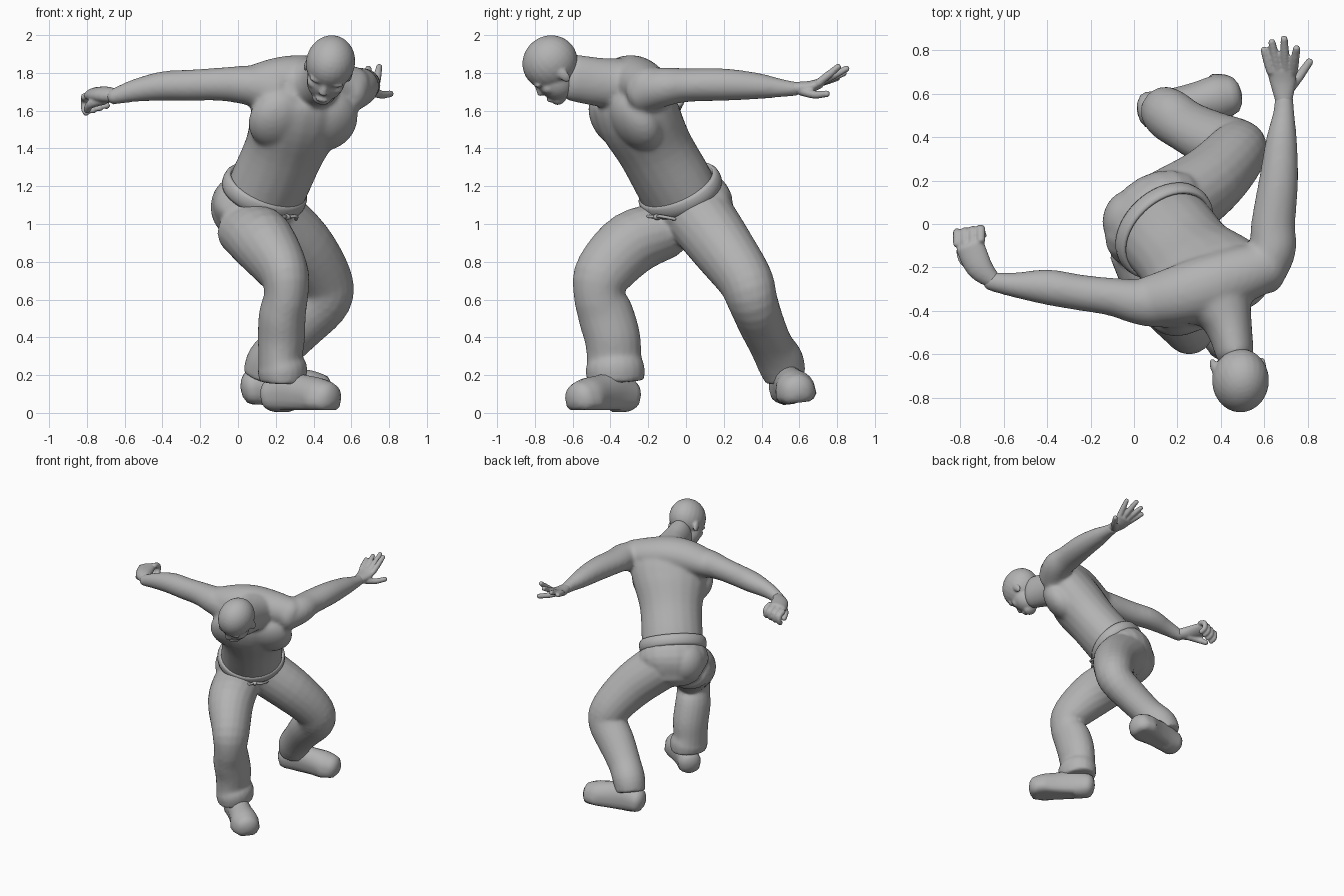
import bpy, bmesh, math
from mathutils import Vector, Matrix

if "Cube" in bpy.data.objects:
    bpy.data.objects.remove(bpy.data.objects["Cube"])

clay = bpy.data.materials.new("plain_grey")
clay.use_nodes = True
clay.diffuse_color = (0.45, 0.45, 0.45, 1)
clay.node_tree.nodes["Principled BSDF"].inputs["Base Color"].default_value = (0.45, 0.45, 0.45, 1)


def spline(p, q, r, s, t):
    """Catmull-Rom blend between q and r."""
    return 0.5 * (2 * q + (r - p) * t + (2 * p - 5 * q + 4 * r - s) * t * t
                  + (3 * q - p - 3 * r + s) * t ** 3)


def loft(bm, stations, side, side_end=None, steps=4, segs=20, bulge=0.6):
    """Closed tube through (x, y, z, half width, half depth) stations; bulge rounds the far end."""
    side, side_end = Vector(side), Vector(side_end or side)
    pts = [Vector(s) for s in stations]
    ext = [pts[0]] + pts + [pts[-1]]
    path = [spline(*ext[i:i + 4], k / steps) for i in range(len(pts) - 1) for k in range(steps)]
    path.append(pts[-1])
    rings = []
    n = len(path) - 1

    def ring(centre, tangent, a, b, f):
        lat = side.lerp(side_end, f)
        lat = (lat - tangent * lat.dot(tangent)).normalized()
        dep = tangent.cross(lat)
        rings.append([bm.verts.new(centre + lat * a * math.cos(u) + dep * b * math.sin(u))
                      for u in (2 * math.pi * k / segs for k in range(segs))])

    def cap(i, tangent, amount, angles):
        p = path[i]
        for ang in angles:
            c = math.cos(ang)
            ring(p.to_3d() + tangent * amount * min(p[3], p[4]) * math.sin(ang),
                 tangent, p[3] * c, p[4] * c, i / n)

    for i, p in enumerate(path):
        t = (path[min(i + 1, n)].to_3d() - path[max(i - 1, 0)].to_3d()).normalized()
        if i == 0:
            cap(i, t, -0.6, (1.4, 1.0, 0.5))
        ring(p.to_3d(), t, p[3], p[4], i / n)
        if i == n:
            cap(i, t, bulge, (0.5, 1.0, 1.4))
    for r, s in zip(rings, rings[1:]):
        for k in range(segs):
            j = (k + 1) % segs
            bm.faces.new((r[k], r[j], s[j], s[k]))
    bm.faces.new(rings[0][::-1])
    bm.faces.new(rings[-1])


def ball(bm, centre, radii, axes=None):
    """Ellipsoid, optionally turned by a 3x3 frame."""
    m = Matrix.Translation(centre) @ (axes or Matrix.Identity(3)).to_4x4() @ Matrix.Diagonal((*radii, 1))
    bmesh.ops.create_uvsphere(bm, u_segments=24, v_segments=16, radius=1, matrix=m)


def frame(x, z):
    """Rotation whose columns are side, back and up."""
    z = Vector(z).normalized()
    x = Vector(x)
    x = (x - z * x.dot(z)).normalized()
    return Matrix((x, z.cross(x), z)).transposed()


def finish(bm, name, voxel=None, smooth=4):
    bmesh.ops.recalc_face_normals(bm, faces=bm.faces)
    mesh = bpy.data.meshes.new(name)
    bm.to_mesh(mesh)
    bm.free()
    mesh.materials.append(clay)
    mesh.shade_smooth()
    ob = bpy.data.objects.new(name, mesh)
    bpy.context.collection.objects.link(ob)
    if voxel:
        rm = ob.modifiers.new("fuse", "REMESH")
        rm.mode, rm.voxel_size, rm.use_smooth_shade = "VOXEL", voxel, True
        sm = ob.modifiers.new("soften", "SMOOTH")
        sm.factor, sm.iterations = 0.5, smooth


HIPS, CHEST, UP = (0.72, 0.69, 0), (0.9, 0.42, 0), (0, 0, 1)

# Upper body: trunk, chest, shoulder yoke and neck
body = bmesh.new()
loft(body, [(.12, -.01, 1.1, .23, .18), (.17, -.065, 1.22, .228, .19), (.25, -.165, 1.4, .232, .188),
            (.32, -.255, 1.57, .28, .2), (.36, -.3, 1.7, .285, .175), (.39, -.35, 1.77, .18, .12)], HIPS, CHEST)
trunk = frame(CHEST, (.35, -.44, .83))
for c in ((.22, -.375, 1.555), (.47, -.265, 1.545)):
    ball(body, c, (.17, .115, .175), trunk)
loft(body, [(.05, -.355, 1.735, .095, .11), (.19, -.33, 1.755, .122, .135), (.33, -.29, 1.77, .125, .145),
            (.47, -.24, 1.75, .122, .135), (.62, -.19, 1.715, .115, .115)], UP)
loft(body, [(.37, -.31, 1.74, .19, .14), (.43, -.45, 1.75, .115, .13), (.465, -.6, 1.775, .088, .125)], (1, 0, 0))

# Arms
loft(body, [(.2, -.35, 1.71, .13, .13), (.05, -.36, 1.735, .11, .105), (-.1, -.335, 1.74, .088, .088),
            (-.25, -.315, 1.735, .083, .083), (-.4, -.29, 1.73, .082, .078), (-.55, -.28, 1.705, .058, .06),
            (-.67, -.262, 1.67, .043, .041)], (0, 1, 0))
loft(body, [(.57, -.23, 1.7, .12, .12), (.635, -.12, 1.725, .11, .105), (.64, 0, 1.735, .102, .09),
            (.665, .2, 1.738, .091, .086), (.678, .38, 1.73, .073, .07), (.688, .5, 1.72, .052, .05),
            (.69, .59, 1.715, .041, .037)], (1, 0, 0))
finish(body, "upper_body", .012, 14)

# Right hand, fingers curled down
hand = bmesh.new()
loft(hand, [(-.64, -.266, 1.68, .036, .036), (-.71, -.2, 1.685, .062, .042),
            (-.755, -.1, 1.69, .068, .034)], (1, .3, .2))
for i in range(4):
    x, y, z = -.812 + .036 * i, -.095 + .006 * i, .012 * i
    loft(hand, [(x, y, 1.675 + z, .021, .021), (x, y + .05, 1.655 + z, .021, .021),
                (x, y + .05, 1.61 + z, .02, .02), (x + .01, y + .02, 1.588 + z, .018, .018)],
         (1, 0, 0), segs=10)
loft(hand, [(-.71, -.21, 1.66, .03, .03), (-.78, -.17, 1.635, .024, .024),
            (-.8, -.12, 1.6, .019, .019)], (1, 1, 0), segs=10)
finish(hand, "right_hand", .007)

# Left hand, fingers spread
hand = bmesh.new()
loft(hand, [(.69, .55, 1.717, .036, .034), (.685, .65, 1.725, .06, .032), (.68, .71, 1.745, .07, .026)], (1, 0, 0))
for i, tip in enumerate([(.597, .805, 1.775), (.633, .84, 1.8), (.69, .855, 1.825), (.748, .81, 1.835)]):
    root = Vector((.63 + .034 * i, .7, 1.745))
    mid = root.lerp(Vector(tip), 0.5)
    loft(hand, [(*root, .022, .022), (*mid, .021, .021), (*tip, .017, .017)], (1, 0, 0), segs=10)
loft(hand, [(.7, .61, 1.705, .03, .026), (.76, .68, 1.685, .023, .022), (.81, .75, 1.69, .018, .018)],
     (1, 0, 0), segs=10)
finish(hand, "left_hand", .007)

# Head, in its own frame: side, back, up
skull = bmesh.new()
head = frame((.967, .028, -.243), (.2, -.66, .72))
middle = Vector((.49, -.72, 1.855))


def on_head(x, y, z):
    return middle + head @ Vector((x, y, z))


ball(skull, middle, (.13, .15, .142), head)
ball(skull, on_head(0, -.045, -.09), (.102, .097, .115), head)
ball(skull, on_head(0, -.09, -.175), (.052, .045, .035), head)
ball(skull, on_head(0, -.136, -.15), (.036, .014, .014), head)
loft(skull, [(*on_head(0, -.13, -.04), .016, .014), (*on_head(0, -.148, -.095), .024, .02)], head.col[0], segs=10)
for s in (-1, 1):
    ball(skull, on_head(s * .048, -.115, -.035), (.045, .025, .016), head)
    ball(skull, on_head(s * .06, -.085, -.085), (.038, .04, .034), head)
    ball(skull, on_head(s * .117, .025, -.078), (.014, .027, .043), head)
finish(skull, "head", .008, 6)

# Trousers: seat and two bent legs with loose open hems
legs = bmesh.new()
loft(legs, [(.13, -.015, 1.125, .245, .205), (.1, .02, 1.08, .265, .215), (.08, .05, .99, .21, .17)], HIPS)
ball(legs, (-.01, .01, 1.09), (.135, .15, .16))
ball(legs, (.12, .11, 1.09), (.14, .13, .16))
loft(legs, [(.06, -.1, .97, .18, .15), (.135, -.285, .9, .172, .17), (.24, -.435, .745, .135, .155),
            (.255, -.46, .63, .117, .135), (.235, -.425, .52, .124, .148), (.23, -.39, .4, .125, .148),
            (.225, -.38, .29, .118, .145), (.235, -.375, .23, .132, .157), (.235, -.37, .165, .122, .15)],
     (1, 0, 0), bulge=.05)
loft(legs, [(.18, .08, 1.03, .185, .18), (.34, .19, .88, .165, .17), (.455, .31, .71, .145, .15),
            (.46, .35, .6, .132, .145), (.35, .395, .48, .122, .137), (.24, .45, .36, .115, .122),
            (.165, .5, .27, .125, .12), (.135, .525, .19, .112, .11)], (-.5, .8, 0), bulge=.05)
finish(legs, "trousers", .012, 6)

# Waistband roll with a tied cord at the front
waist = frame(HIPS, (.4, -.44, .8))
centre = Vector((.14, -.03, 1.175))
band = bmesh.new()
grid = []
for i in range(48):
    u = 2 * math.pi * i / 48
    out = Vector((math.cos(u), math.sin(u), 0))
    row = []
    for k in range(10):
        v = 2 * math.pi * k / 10
        p = Vector((out.x * .232, out.y * .194, 0)) + out * .02 * math.cos(v)
        p.z = .045 * math.sin(v)
        row.append(band.verts.new(centre + waist @ p))
    grid.append(row)
for i in range(48):
    a, b = grid[i], grid[(i + 1) % 48]
    for k in range(10):
        j = (k + 1) % 10
        band.faces.new((a[k], a[j], b[j], b[k]))
finish(band, "waistband")

cord = bmesh.new()
knot = centre + waist @ Vector((0, -.218, -.01))
ball(cord, knot, (.022, .022, .016))
for s in (-1, 1):
    stations = [(*(knot + waist @ Vector((s * x, y, z))), .009, .009)
                for x, y, z in ((0, 0, 0), (.05, -.015, .015), (.1, .02, -.03))]
    loft(cord, stations, UP, segs=8)
finish(cord, "waist_cord")


# Shoes: rounded upper on a flat sole with a stepped heel
def shoe(name, heel, yaw, roll):
    bm = bmesh.new()
    loft(bm, [(.04, 0, .09, .085, .09), (.15, 0, .1, .082, .11), (.26, 0, .09, .09, .105),
              (.36, 0, .08, .104, .1), (.425, 0, .075, .09, .085)], (0, 1, 0))
    for v in bm.verts:
        floor = 0 if v.co.x < .15 else .01
        v.co.z = max(v.co.z, floor)
        if v.co.z < .05:
            v.co.y *= 1.1
    turn = Matrix.Rotation(yaw, 4, "Z") @ Matrix.Rotation(roll, 4, "X")
    bm.transform(Matrix.Translation(heel) @ turn)
    finish(bm, name)


shoe("right_shoe", (.155, -.285, .005), math.radians(-41), 0)
shoe("left_shoe", (.025, .525, .045), math.radians(10), math.radians(6))
